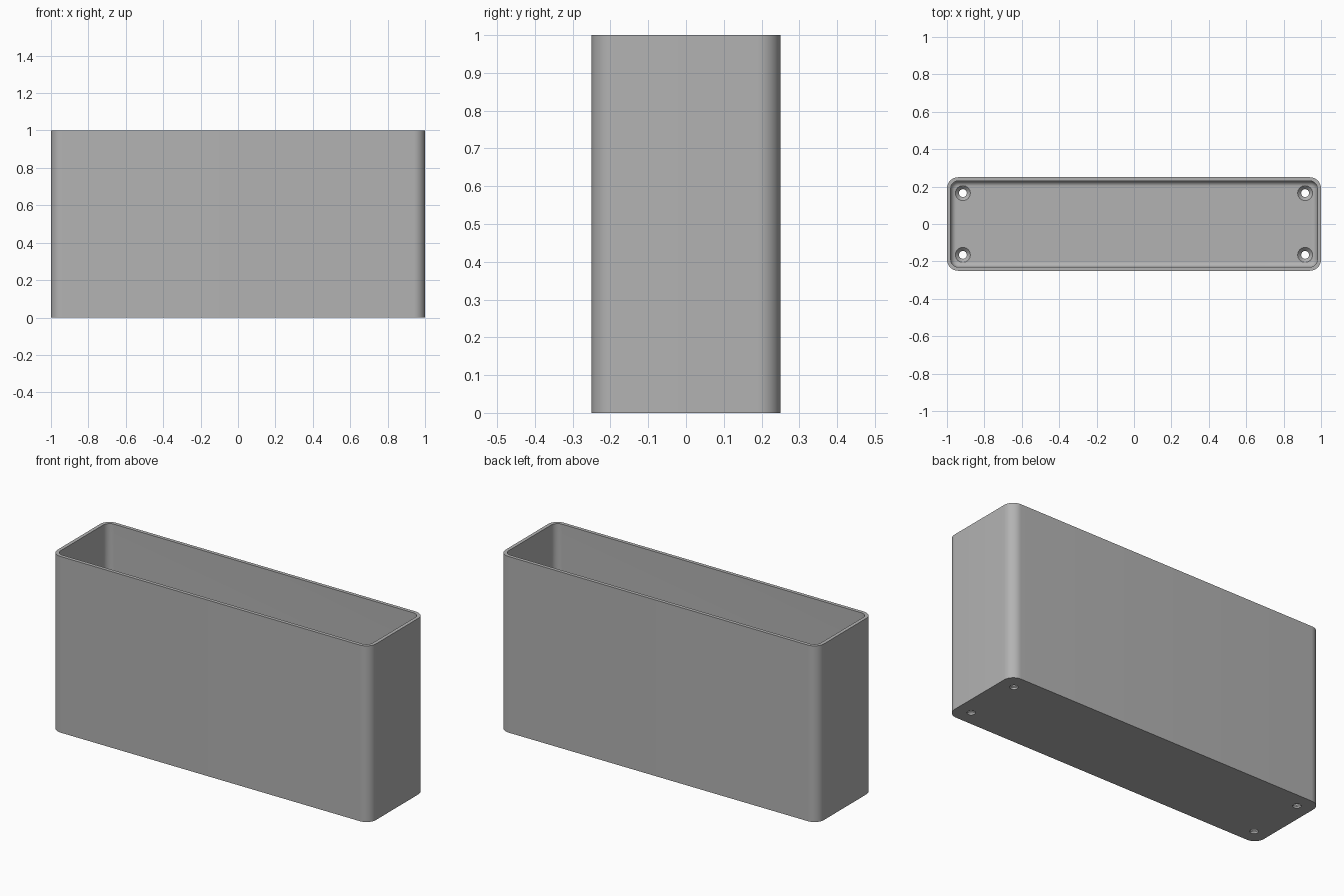
import bpy, bmesh, math

cube = bpy.data.objects.get("Cube")
if cube:
    bpy.data.objects.remove(cube)

LENGTH, DEPTH, HEIGHT = 2.0, 0.5, 1.0
CORNER, WALL, FLOOR, FILLET = 0.06, 0.02, 0.03, 0.03
HOLE_X, HOLE_Y, HOLE_R, SINK_R = 0.915, 0.165, 0.021, 0.04

grey = bpy.data.materials.new("mid grey")
grey.use_nodes = True
colour = (0.45, 0.45, 0.45, 1)
grey.diffuse_color = colour
grey.node_tree.nodes["Principled BSDF"].inputs["Base Color"].default_value = colour


def rounded_ring(inset, z, steps=12):
    """Points of a rounded rectangle, inset from the outer wall."""
    radius = CORNER - inset
    points = []
    for quarter, (sx, sy) in enumerate([(1, 1), (-1, 1), (-1, -1), (1, -1)]):
        cx, cy = sx * (LENGTH / 2 - CORNER), sy * (DEPTH / 2 - CORNER)
        for i in range(steps + 1):
            a = (quarter + i / steps) * math.pi / 2
            points.append((cx + radius * math.cos(a), cy + radius * math.sin(a), z))
    return points


def circle_ring(cx, cy, radius, z, steps=32):
    angles = [2 * math.pi * i / steps for i in range(steps)]
    return [(cx + radius * math.cos(a), cy + radius * math.sin(a), z) for a in angles]


def loft(name, rings):
    """Closed solid through a list of rings, capped at both ends."""
    bm = bmesh.new()
    loops = [[bm.verts.new(p) for p in ring] for ring in rings]
    n = len(loops[0])
    for low, high in zip(loops, loops[1:]):
        for i in range(n):
            j = (i + 1) % n
            bm.faces.new((low[i], low[j], high[j], high[i]))
    bm.faces.new(loops[0][::-1])
    bm.faces.new(loops[-1])
    bmesh.ops.recalc_face_normals(bm, faces=bm.faces)
    mesh = bpy.data.meshes.new(name)
    bm.to_mesh(mesh)
    bm.free()
    mesh.materials.append(grey)
    obj = bpy.data.objects.new(name, mesh)
    bpy.context.collection.objects.link(obj)
    return obj


# Open box: outer wall, rim, inner wall, rounded inner floor edge, floor
profile = [(0, 0), (0, HEIGHT), (WALL, HEIGHT)]
for i in range(9):
    a = i / 8 * math.pi / 2
    profile.append((WALL + FILLET * (1 - math.cos(a)),
                    FLOOR + FILLET * (1 - math.sin(a))))
box = loft("open_box", [rounded_ring(d, z) for d, z in profile])

# Countersunk screw holes in the floor corners
cutters = []
for sx in (-1, 1):
    for sy in (-1, 1):
        x, y = sx * HOLE_X, sy * HOLE_Y
        sections = [(HOLE_R, -0.02), (HOLE_R, 0.01), (SINK_R, FLOOR), (SINK_R, 0.06)]
        cutter = loft("screw_hole_cutter", [circle_ring(x, y, r, z) for r, z in sections])
        cutter.hide_render = True
        cutters.append(cutter)
        cut = box.modifiers.new("screw_hole", "BOOLEAN")
        cut.operation = "DIFFERENCE"
        cut.solver = "EXACT"
        cut.object = cutter

bpy.ops.object.select_all(action="DESELECT")
box.select_set(True)
bpy.context.view_layer.objects.active = box
for modifier in list(box.modifiers):
    bpy.ops.object.modifier_apply(modifier=modifier.name)
for cutter in cutters:
    bpy.data.objects.remove(cutter)

bpy.ops.object.shade_smooth_by_angle(angle=math.radians(30))
